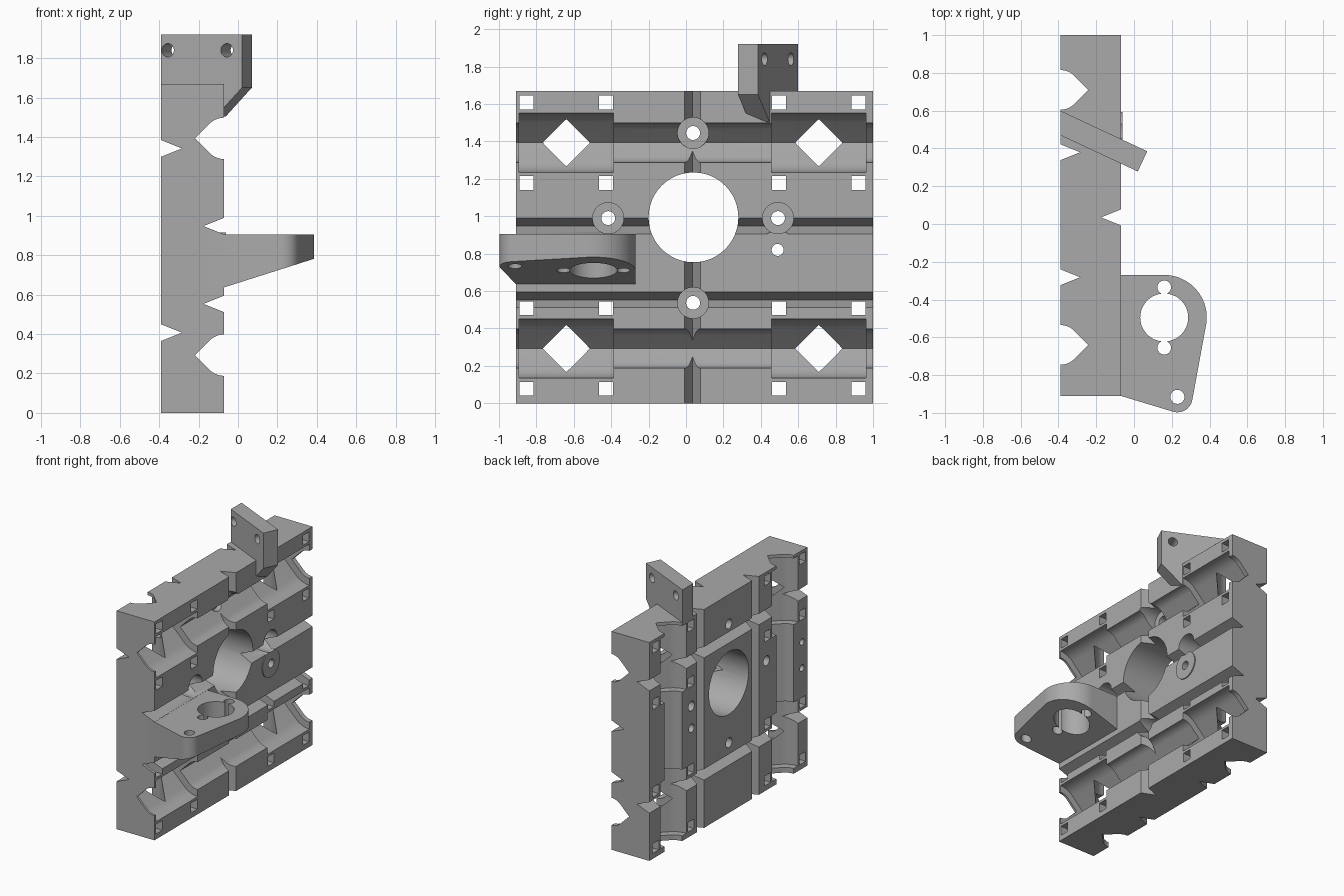
import bpy, bmesh
from math import cos, sin, pi, radians
from mathutils import Vector

if "Cube" in bpy.data.objects:
    bpy.data.objects.remove(bpy.data.objects["Cube"])

grey = bpy.data.materials.new("plain_grey")
grey.use_nodes = True
COLOUR = (0.4, 0.4, 0.4, 1)
grey.diffuse_color = COLOUR
grey.node_tree.nodes["Principled BSDF"].inputs["Base Color"].default_value = COLOUR

FRONT, BACK = -0.07, -0.39        # plate faces across x
Y0, Y1, TOP = -0.91, 1.0, 1.67    # plate ends and top
MID_Y, MID_Z = 0.035, 0.99
CHANNEL_Z = (0.293, 1.393)
CHANNEL_Y = (-0.64, 0.71)


def place(axis, p, q, d):
    """Point with plane coordinates p, q and depth d along the axis."""
    return {"x": (d, p, q), "y": (p, d, q), "z": (p, q, d)}[axis]


def prism(name, pts, axis, a, b, cut=None):
    """Extrude a closed outline along an axis; optionally slice off one side."""
    bm = bmesh.new()
    low = [bm.verts.new(place(axis, p, q, a)) for p, q in pts]
    high = [bm.verts.new(place(axis, p, q, b)) for p, q in pts]
    bm.faces.new(low)
    bm.faces.new(high)
    for i in range(len(pts)):
        j = (i + 1) % len(pts)
        bm.faces.new((low[i], low[j], high[j], high[i]))
    if cut:
        geom = bm.verts[:] + bm.edges[:] + bm.faces[:]
        bmesh.ops.bisect_plane(bm, geom=geom, plane_co=cut[0], plane_no=cut[1], clear_outer=True)
        bmesh.ops.holes_fill(bm, edges=[e for e in bm.edges if e.is_boundary])
    bmesh.ops.recalc_face_normals(bm, faces=bm.faces)
    mesh = bpy.data.meshes.new(name)
    bm.to_mesh(mesh)
    bm.free()
    mesh.materials.append(grey)
    ob = bpy.data.objects.new(name, mesh)
    bpy.context.scene.collection.objects.link(ob)
    return ob


def arc(cx, cy, r, start, end, n=48):
    return [(cx + r * cos(radians(start + (end - start) * i / n)),
             cy + r * sin(radians(start + (end - start) * i / n))) for i in range(n + 1)]


def circle(cx, cy, r):
    return arc(cx, cy, r, 0, 360)[:-1]


def rect(a0, a1, b0, b1):
    return [(a0, b0), (a1, b0), (a1, b1), (a0, b1)]


def teardrop(cx, c, r, side):
    """Round channel whose 45 degree tip points into the plate."""
    pts = [(r * 2 ** 0.5, 0)] + arc(0, 0, r, 45, 315)
    return [(cx + side * x, c + y) for x, y in pts]


def vee(cx, c, side):
    pts = [(0.105, 0), (0, 0.042), (-0.02, 0.042), (-0.02, -0.042), (0, -0.042)]
    return [(cx + side * x, c + y) for x, y in pts]


# Base plate; every other shape is added to it or cut from it
plate = prism("carriage_plate", rect(Y0, Y1, 0, TOP), "x", BACK, FRONT)
tools = []


def apply_tool(ob, operation="DIFFERENCE"):
    ob.hide_render = True
    mod = plate.modifiers.new(ob.name, "BOOLEAN")
    mod.operation = operation
    mod.solver = "EXACT"
    mod.object = ob
    tools.append(ob)


def cut(*args):
    apply_tool(prism("cutter", *args))


def add(*args):
    apply_tool(prism(*args), "UNION")


# Angled tab on the top edge, sloped underneath
add("top_tab", [(BACK, 0.6), (0.07, 0.385), (0.02, 0.278), (BACK, 0.47)], "z", 1.505, 1.92,
    (Vector((0.07, 0.385, 1.65)), Vector((0.906, -0.423, -1))))

# Sensor shelf with rounded corners and a sloped underside
shelf = [(-0.15, -0.27)] + arc(0.16, -0.495, 0.225, 90, -10) \
    + arc(0.23, -0.917, 0.08, -10, -107, 16) + [(FRONT, Y0), (-0.15, Y0)]
add("sensor_shelf", shelf, "z", 0.5, 0.905,
    (Vector((FRONT, 0, 0.637)), Vector((0.318, 0, -1))))

# Rod channels and bearing pockets: along y in front, along z behind
for z in CHANNEL_Z:
    cut(teardrop(FRONT, z, 0.105, -1), "y", Y0 - 0.1, Y1 + 0.1)
    for y in CHANNEL_Y:
        cut(teardrop(FRONT, z, 0.158, -1), "y", y - 0.253, y + 0.253)
for y in CHANNEL_Y:
    cut(teardrop(BACK, y, 0.105, 1), "z", -0.1, TOP + 0.03)
    for z in CHANNEL_Z:
        cut(teardrop(BACK, y, 0.158, 1), "z", z - 0.253, z + 0.253)

# V grooves on both faces
for z in (0.553, 0.948):
    cut(vee(FRONT, z, -1), "y", Y0 - 0.1, Y1 + 0.1)
for z in (0.407, 1.342):
    cut(vee(BACK, z, 1), "y", Y0 - 0.1, Y1 + 0.1)
cut(vee(FRONT, MID_Y, -1), "z", -0.1, TOP + 0.1)
for y in (-0.282, 0.38):
    cut(vee(BACK, y, 1), "z", -0.1, TOP + 0.03)

# Low boss beside the centre hole
add("boss", circle(0.49, 0.82, 0.103), "x", -0.16, -0.062)
cut(circle(0.49, 0.82, 0.032), "x", -0.5, 0.1)

# Centre hole and four counterbored screw holes
cut(circle(MID_Y + 0.005, 0.994, 0.24), "x", -0.5, 0.1)
for y, z in ((0.038, 1.445), (0.038, 0.537), (-0.416, MID_Z), (0.492, MID_Z)):
    cut(circle(y, z, 0.083), "x", -0.23, 0.0)
    cut(circle(y, z, 0.037), "x", -0.5, 0.0)

# Square strap holes around each bearing
for y in CHANNEL_Y:
    for z in CHANNEL_Z:
        for dy in (-0.212, 0.212):
            for dz in (-0.215, 0.215):
                cy, cz = y + dy, z + dz
                cut(rect(cy - 0.037, cy + 0.037, cz - 0.037, cz + 0.037), "x", -0.5, 0.0)

# Blind screw holes behind the shelf
for z in (0.77, 0.97):
    cut(circle(-0.845, z, 0.025), "x", -0.5, -0.25)

# Shelf holes
for x, y, r in ((0.16, -0.495, 0.127), (0.16, -0.335, 0.036),
                (0.16, -0.655, 0.036), (0.23, -0.915, 0.037)):
    cut(circle(x, y, r), "z", 0.4, 1.0)

# Tab holes, drilled square to the tab
for x in (-0.335, -0.035):
    drill = prism("cutter", circle(0, 0, 0.034), "y", -0.3, 0.3)
    drill.location = (x, 0.5 - 0.467 * (x + 0.335), 1.84)
    drill.rotation_euler.z = -0.437
    apply_tool(drill)

# Bake the booleans and discard the helpers
bpy.context.view_layer.update()
graph = bpy.context.evaluated_depsgraph_get()
final = bpy.data.meshes.new_from_object(plate.evaluated_get(graph))
plate.modifiers.clear()
plate.data = final
final.materials.clear()
final.materials.append(grey)
for face in final.polygons:
    face.material_index = 0
for ob in tools:
    bpy.data.objects.remove(ob)

bpy.ops.object.select_all(action="DESELECT")
plate.select_set(True)
bpy.context.view_layer.objects.active = plate
bpy.ops.object.shade_smooth_by_angle(angle=pi / 6)
